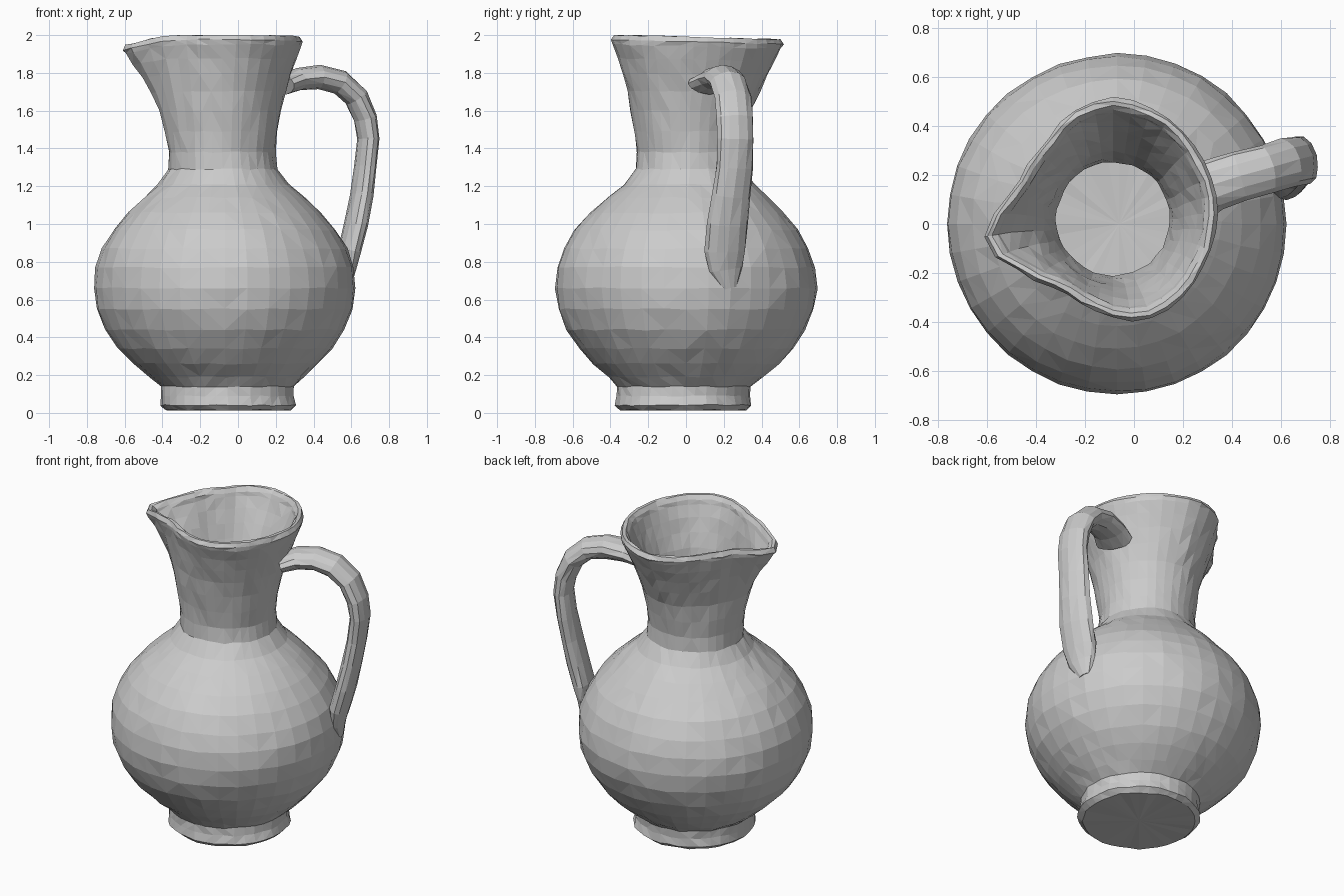
import bpy, bmesh, random
from math import sin, cos, pi, atan2, hypot, exp, tau
from mathutils import Vector

random.seed(4)
SEG = 36
WALL = 0.05

# Pinched rim outline seen from above, stored as radius by angle
RIM_C = (-0.085, 0.04)
rim_pts = [(-0.61, -0.06), (-0.575, 0.03), (-0.48, 0.15), (-0.36, 0.33), (-0.25, 0.46),
           (-0.1, 0.515), (0.06, 0.48), (0.18, 0.40), (0.28, 0.26), (0.335, 0.12),
           (0.335, 0.0), (0.28, -0.18), (0.20, -0.30), (0.08, -0.38), (-0.03, -0.395),
           (-0.15, -0.355), (-0.3, -0.265), (-0.5, -0.165), (-0.585, -0.12)]
polar = sorted((atan2(y - RIM_C[1], x - RIM_C[0]) % tau, hypot(x - RIM_C[0], y - RIM_C[1]))
               for x, y in rim_pts)
polar = [(polar[-1][0] - tau, polar[-1][1])] + polar + [(polar[0][0] + tau, polar[0][1])]


def rim_radius(a):
    for (a0, r0), (a1, r1) in zip(polar, polar[1:]):
        if a0 <= a <= a1:
            return r0 + (r1 - r0) * (a - a0) / (a1 - a0)


# Outer wall: height, centre x, centre y, radius, blend towards the pinched rim
outer = [(0.015, -0.05, -0.015, 0.33, 0), (0.04, -0.05, -0.015, 0.36, 0),
         (0.09, -0.055, -0.015, 0.35, 0), (0.14, -0.055, -0.01, 0.352, 0),
         (0.19, -0.06, 0, 0.41, 0), (0.26, -0.065, 0, 0.49, 0), (0.34, -0.07, 0, 0.565, 0),
         (0.44, -0.07, 0, 0.633, 0), (0.55, -0.07, 0, 0.677, 0), (0.66, -0.07, 0, 0.693, 0),
         (0.77, -0.07, 0, 0.683, 0), (0.87, -0.07, 0, 0.648, 0), (0.97, -0.07, 0, 0.59, 0),
         (1.06, -0.07, 0, 0.51, 0), (1.14, -0.07, 0.01, 0.425, 0), (1.21, -0.075, 0.015, 0.345, 0),
         (1.29, -0.08, 0.02, 0.288, 0), (1.38, -0.085, 0.02, 0.28, 0.01),
         (1.49, -0.085, 0.02, 0.28, 0.1), (1.60, -0.085, 0.02, 0.28, 0.23),
         (1.70, -0.085, 0.03, 0.28, 0.4), (1.79, -0.085, 0.035, 0.28, 0.59),
         (1.87, -0.085, 0.04, 0.28, 0.78), (1.94, -0.085, 0.04, 0.28, 0.95),
         (1.965, -0.085, 0.04, 0.28, 1)]


def ring(bm, row, inset=0.0, jitter=0.004):
    z, cx, cy, r, w = row
    verts = []
    for i in range(SEG):
        a = tau * i / SEG
        rad = r * (1 - w) + rim_radius(a) * w - inset + random.uniform(-jitter, jitter)
        dip = -0.045 * exp(-((a - 3.33) / 0.35) ** 2) - 0.012 * sin(a)
        h = z + w * w * dip + random.uniform(-jitter, jitter)
        verts.append(bm.verts.new((cx + rad * cos(a), cy + rad * sin(a), min(2, max(0, h)))))
    return verts


def bridge(bm, rings):
    for lo, hi in zip(rings, rings[1:]):
        n = len(lo)
        for i in range(n):
            bm.faces.new((lo[i], lo[(i + 1) % n], hi[(i + 1) % n], hi[i]))


def cap(bm, loop, offset=0.0):
    mid = sum((v.co for v in loop), Vector()) / len(loop)
    c = bm.verts.new(mid + Vector((0, 0, offset)))
    for i in range(len(loop)):
        bm.faces.new((loop[i], loop[(i + 1) % len(loop)], c))


def finish(bm, name):
    # Faceted triangle surface
    bmesh.ops.recalc_face_normals(bm, faces=bm.faces)
    bmesh.ops.triangulate(bm, faces=bm.faces)
    me = bpy.data.meshes.new(name)
    bm.to_mesh(me)
    bm.free()
    ob = bpy.data.objects.new(name, me)
    bpy.context.collection.objects.link(ob)
    return ob


# Hollow jug: outside, rounded lip, inside, floor
bm = bmesh.new()
rings = [ring(bm, row) for row in outer]
lip = outer[-1]
rings.append(ring(bm, (1.99,) + lip[1:], 0.012))
rings.append(ring(bm, (1.99,) + lip[1:], 0.032))
rings += [ring(bm, row, WALL) for row in reversed(outer[5:])]
rings.append(ring(bm, (0.19, -0.06, 0, 0.33, 0)))
bridge(bm, rings)
cap(bm, rings[0])
cap(bm, rings[-1], -0.01)
finish(bm, "jug_body")

# Handle: path point, half width, half thickness
handle = [(0.24, 0.115, 1.735, 0.12, 0.05), (0.32, 0.16, 1.765, 0.105, 0.06),
          (0.43, 0.195, 1.777, 0.10, 0.066), (0.54, 0.225, 1.75, 0.10, 0.066),
          (0.625, 0.25, 1.67, 0.10, 0.064), (0.675, 0.262, 1.56, 0.10, 0.06),
          (0.69, 0.265, 1.45, 0.10, 0.055), (0.675, 0.255, 1.3, 0.10, 0.055),
          (0.655, 0.235, 1.15, 0.105, 0.055), (0.625, 0.215, 1.0, 0.112, 0.058),
          (0.59, 0.205, 0.86, 0.115, 0.055), (0.575, 0.21, 0.76, 0.09, 0.042),
          (0.57, 0.23, 0.66, 0.04, 0.02)]
side = Vector((-0.28, 0.96, 0)).normalized()
path = [Vector(p[:3]) for p in handle]
bm = bmesh.new()
loops = []
for i, (x, y, z, hw, ht) in enumerate(handle):
    tangent = (path[min(i + 1, len(path) - 1)] - path[max(i - 1, 0)]).normalized()
    normal = tangent.cross(side).normalized()
    across = normal.cross(tangent)
    loop = []
    for k in range(12):
        a = tau * k / 12
        j = 1 + random.uniform(-0.05, 0.05)
        loop.append(bm.verts.new(path[i] + (across * cos(a) * hw + normal * sin(a) * ht) * j))
    loops.append(loop)
bridge(bm, loops)
cap(bm, loops[0])
cap(bm, loops[-1])
finish(bm, "handle")
